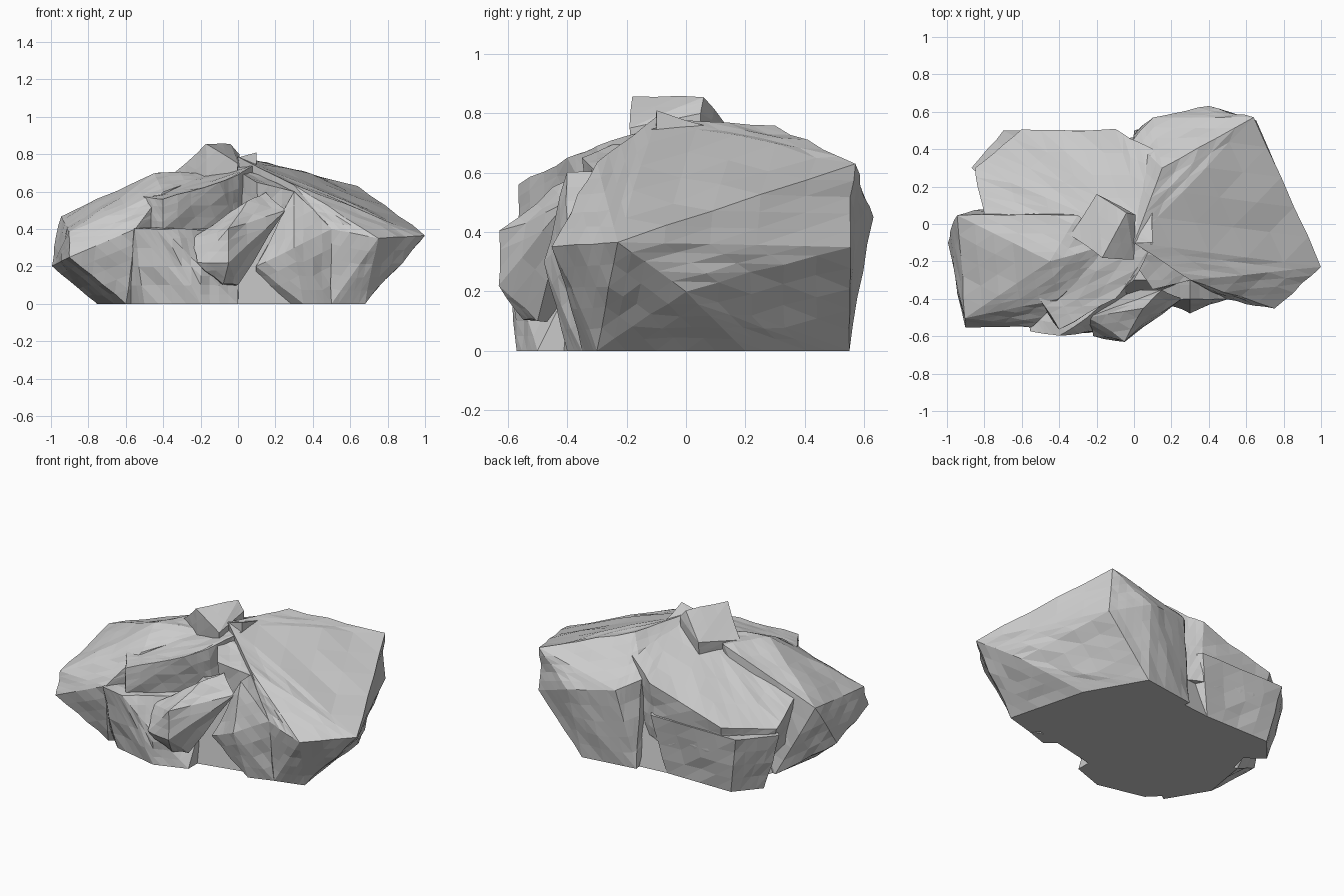
import bpy
import bmesh
from mathutils import Vector, noise

cube = bpy.data.objects.get("Cube")
if cube:
    bpy.data.objects.remove(cube, do_unlink=True)

# One plain stone colour
STONE = (.6, .6, .6, 1)
stone = bpy.data.materials.new("grey stone")
stone.use_nodes = True
stone.diffuse_color = STONE
stone.node_tree.nodes["Principled BSDF"].inputs["Base Color"].default_value = STONE


def chip_surface(bm, rough, cuts):
    """Split the faces and push the new points in and out, keeping the corners."""
    corners = set(bm.verts)
    bmesh.ops.subdivide_edges(bm, edges=bm.edges[:], cuts=cuts, use_grid_fill=True)
    bmesh.ops.triangulate(bm, faces=bm.faces[:])
    bm.normal_update()
    moves = {}
    for vert in bm.verts:
        if vert not in corners and vert.co.z > .01:
            chip = noise.noise(vert.co * 7) + noise.noise(vert.co * 17) / 2
            moves[vert] = vert.normal * chip * rough
    for vert, move in moves.items():
        vert.co += move
        vert.co.z = max(vert.co.z, 0)


def boulder(name, rim, height, slope=(0, 0), foot=None, taper=.9, base=0,
            rough=.014, cuts=3):
    """Chunk of stone: a plan outline on a tilted top, joined to its foot.

    A rim point lies on the tilted top unless it names its own height.
    Without a foot outline, the rim is narrowed by the taper.
    """
    middle = sum((Vector(point[:2]) for point in rim), Vector((0, 0))) / len(rim)
    if foot is None:
        foot = [middle.lerp(Vector(point[:2]), taper) for point in rim]
    bm = bmesh.new()
    for point in rim:
        tilted = height + Vector(slope).dot(Vector(point[:2]))
        top = point[-1] if len(point) > len(slope) else tilted
        bm.verts.new((*point[:2], top))
    for point in foot:
        bm.verts.new((*point, base))
    hull = bmesh.ops.convex_hull(bm, input=bm.verts[:])
    spare = {item for item in hull["geom_interior"] + hull["geom_unused"]
             if isinstance(item, bmesh.types.BMVert)}
    bmesh.ops.delete(bm, geom=list(spare), context="VERTS")
    chip_surface(bm, rough, cuts)
    bmesh.ops.recalc_face_normals(bm, faces=bm.faces[:])
    mesh = bpy.data.meshes.new(name)
    bm.to_mesh(mesh)
    bm.free()
    mesh.materials.append(stone)
    rock = bpy.data.objects.new(name, mesh)
    bpy.context.collection.objects.link(rock)


# Inner mass that closes the base and the seams between the chunks
boulder("core",
        rim=[(-.3, -.3), (.3, -.3), (.4, .2), (.1, .4), (-.4, .3), (-.5, -.2)],
        height=.5, rough=0, cuts=1,
        foot=[(.5, -.3), (.35, .5), (-.6, .4), (-.75, -.2), (-.4, -.5), (0, -.4)])

# Large tilted slab, undercut along its outer side
boulder("big_slab",
        rim=[(.64, .57), (1, -.23), (.75, -.45, .35), (.5, -.4, .4), (.3, -.3),
             (0, -.1), (.15, .3, .76), (0, .45, .55), (.1, .57, .5),
             (.4, .63, .45), (.85, 0, .2), (.65, .55, .35)],
        height=.8, slope=(-.4, .15), cuts=4,
        foot=[(.68, -.3), (.5, -.35), (.55, .2), (.35, .55), (0, .5), (.1, -.1)])

# Rear slab sloping away, with a broken block under it
boulder("rear_slab",
        rim=[(.1, .4), (-.1, .5), (-.6, .5), (-.85, .3), (-.8, .05), (-.3, -.1),
             (.1, -.1)],
        height=.75, slope=(.3, -.3), base=.2, cuts=4)
boulder("rear_block",
        rim=[(-.1, .5), (-.7, .5), (-.87, .3), (-.5, 0), (.1, .1)],
        height=.37, taper=.75)

# Wide wing with a sharp outer end
boulder("side_wing",
        rim=[(-.95, .05), (-1, -.1, .2), (-.9, -.55, .25), (-.9, -.5),
             (-.55, -.55, .4), (-.4, -.4), (-.45, -.2, .7), (-.3, .05, .7),
             (-.1, -.1, .7)],
        height=.84, slope=(.4, .2), cuts=4,
        foot=[(-.75, -.2), (-.7, .1), (-.6, -.45), (-.2, -.1)])

# Broad foot at the front
boulder("front_foot",
        rim=[(-.55, -.57), (-.4, -.6), (-.25, -.5), (0, -.3), (-.6, -.3),
             (-.2, -.57, .2)],
        height=.4,
        foot=[(-.6, -.4), (-.5, -.5), (-.2, -.57), (0, -.5), (0, -.2)])

# Overhanging shoulder and the stones resting around it
boulder("shoulder",
        rim=[(-.4, -.56), (-.1, -.4), (0, -.3), (.1, -.1), (-.2, 0), (-.45, -.2),
             (-.5, -.4)],
        height=.75, slope=(.2, .2), base=.4,
        foot=[(-.4, -.56), (-.2, -.4), (0, -.25), (-.5, -.4)])
boulder("middle_stone",
        rim=[(-.25, -.5, .35), (-.05, -.62, .4), (.05, -.45), (.25, -.4, .5),
             (.15, -.35, .6), (-.22, -.6, .22), (-.05, -.63, .22)],
        height=.55, base=.1, cuts=2,
        foot=[(-.08, -.55), (0, -.5), (-.1, -.35)])
boulder("neck_stone",
        rim=[(0, -.2), (.1, -.35), (.3, -.3), (.25, -.2), (.1, -.1)],
        height=.75, slope=(-.3, .2), base=.4, cuts=2)
boulder("front_wedge",
        rim=[(.3, -.4), (.5, -.4, .4), (.3, -.48, .3), (.3, -.1), (.1, -.4, .2)],
        height=.6,
        foot=[(.5, -.35), (.35, -.4), (.1, -.2)])

# Squared capstone leaning over the summit
boulder("capstone",
        rim=[(-.17, -.18), (-.04, .06), (-.2, .16, .73), (-.34, -.06, .7),
             (0, -.19, .75), (.01, .05, .8)],
        height=.855, base=.6, rough=.006, cuts=2)
